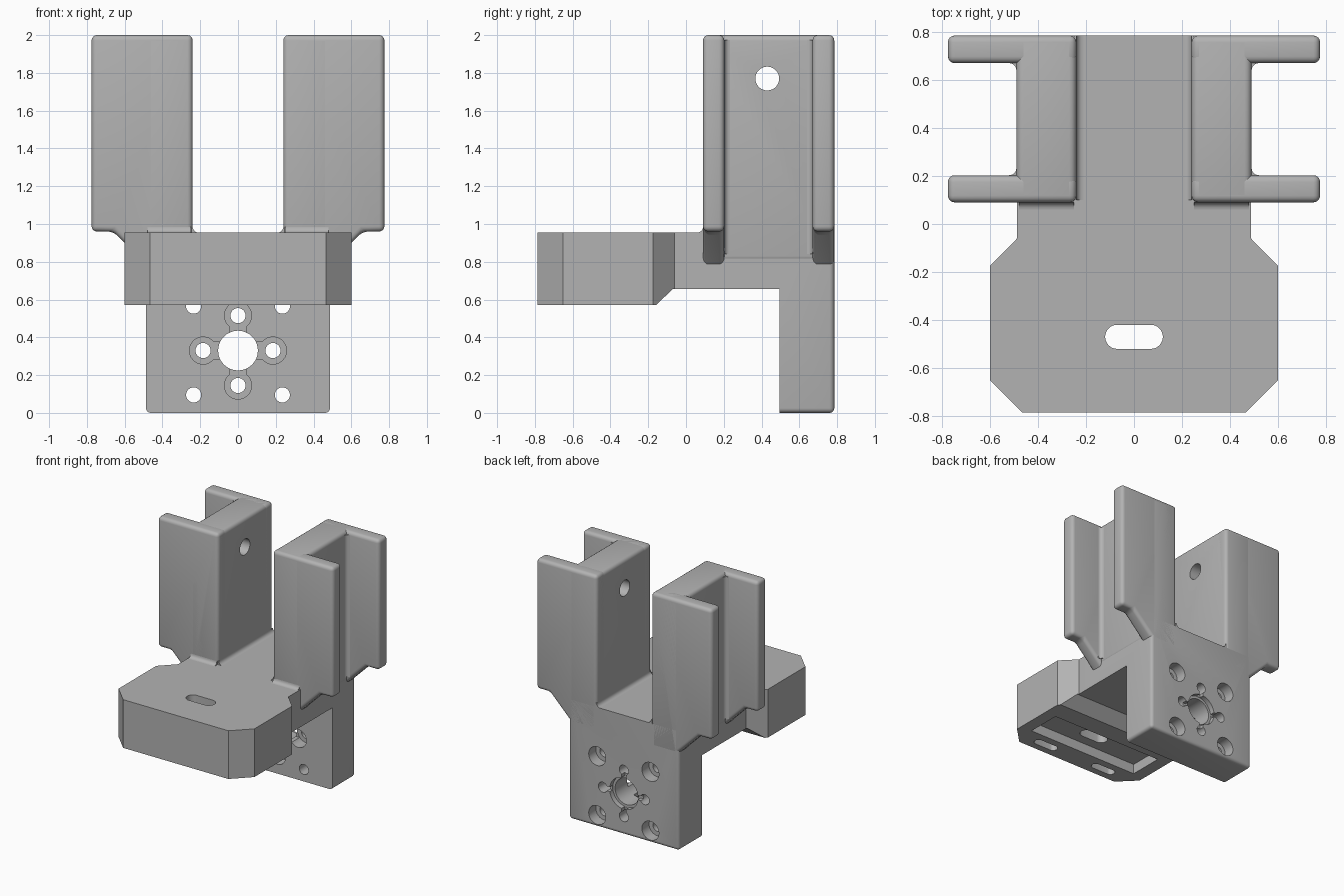
import bpy, bmesh, math
from mathutils import Vector

if "Cube" in bpy.data.objects:
    bpy.data.objects.remove(bpy.data.objects["Cube"], do_unlink=True)

GREY = (0.45, 0.45, 0.45, 1.0)
grey = bpy.data.materials.new("plain_grey")
grey.use_nodes = True
grey.diffuse_color = GREY
grey.node_tree.nodes["Principled BSDF"].inputs["Base Color"].default_value = GREY


def prism(name, pts, axis, lo, hi, bevel=0.0, rule=None):
    """Extrude a 2D outline along an axis, rounding the edges that pass the rule."""
    place = {"x": lambda u, v, w: (w, u, v),
             "y": lambda u, v, w: (u, w, v),
             "z": lambda u, v, w: (u, v, w)}[axis]
    bm = bmesh.new()
    face = bm.faces.new([bm.verts.new(place(u, v, lo)) for u, v in pts])
    ext = bmesh.ops.extrude_face_region(bm, geom=[face])
    step = Vector(place(0, 0, hi - lo))
    bmesh.ops.translate(bm, vec=step,
                        verts=[g for g in ext["geom"] if isinstance(g, bmesh.types.BMVert)])
    bmesh.ops.recalc_face_normals(bm, faces=bm.faces)
    if bevel:
        round_edges(bm, bevel, rule)
    mesh = bpy.data.meshes.new(name)
    bm.to_mesh(mesh)
    bm.free()
    mesh.materials.append(grey)
    obj = bpy.data.objects.new(name, mesh)
    bpy.context.scene.collection.objects.link(obj)
    return obj


def round_edges(bm, width, rule=None):
    edges = [e for e in bm.edges if len(e.link_faces) == 2
             and e.calc_face_angle() > 0.5
             and (rule is None or rule((e.verts[0].co + e.verts[1].co) / 2))]
    bmesh.ops.bevel(bm, geom=edges, offset=width, offset_type="OFFSET",
                    segments=4, profile=0.5, affect="EDGES", clamp_overlap=True)


def activate(obj):
    bpy.ops.object.select_all(action="DESELECT")
    obj.select_set(True)
    bpy.context.view_layer.objects.active = obj


def boolean(obj, cutter, operation="DIFFERENCE"):
    mod = obj.modifiers.new("cut", "BOOLEAN")
    mod.operation, mod.object, mod.solver = operation, cutter, "EXACT"
    activate(obj)
    bpy.ops.object.modifier_apply(modifier=mod.name)
    bpy.data.objects.remove(cutter, do_unlink=True)


def mirror(obj):
    mod = obj.modifiers.new("mirror", "MIRROR")
    mod.use_mirror_merge = False
    activate(obj)
    bpy.ops.object.modifier_apply(modifier=mod.name)


def rect(u0, u1, v0, v1):
    return [(u0, v0), (u1, v0), (u1, v1), (u0, v1)]


def slot(cu, cv, r, half=0.0, n=40):
    """Circle, or a slot with round ends when half is above zero."""
    out = []
    for i in range(n):
        a = 2 * math.pi * (i + 0.5) / n
        out.append((cu + math.copysign(half, math.cos(a)) + r * math.cos(a),
                    cv + r * math.sin(a)))
    return out


def cove(u, v, du, dv, r=0.03):
    """Concave fillet section sitting in the corner (u, v)."""
    arc = [(r - r * math.sin(t), r - r * math.cos(t))
           for t in (math.pi / 2 * i / 6 for i in range(7))]
    return [(u + du * a, v + dv * b) for a, b in [(-0.01, -0.01), (r, -0.01)] + arc + [(-0.01, r)]]


# Main body: side outline trimmed by the plan outline
side = [(-0.785, 0.57), (-0.16, 0.57), (-0.07, 0.655), (0.495, 0.655),
        (0.495, 0), (0.785, 0), (0.785, 0.955), (-0.785, 0.955)]
body = prism("bracket_body", side, "x", -0.8, 0.8)
half_plan = [(0.45, -0.8), (0.6, -0.65), (0.6, -0.175), (0.487, -0.06), (0.487, 0.9)]
plan = half_plan + [(-x, y) for x, y in reversed(half_plan)]
boolean(body, prism("plan_trim", plan, "z", -0.2, 1.2), "INTERSECT")

# Rounded rear and lower edges of the mounting plate
bm = bmesh.new()
bm.from_mesh(body.data)
round_edges(bm, 0.025, lambda c: c.y > 0.55 and c.z < 0.6 and (c.y > 0.75 or c.z < 0.01))
bm.to_mesh(body.data)
bm.free()

# Mounting plate holes
FRONT, BACK, HZ = 0.495, 0.785, 0.33


def plate_cut(pts, lo, hi):
    boolean(body, prism("cutter", pts, "y", lo, hi))


plate_cut(slot(0, HZ, 0.105, n=64), FRONT - 0.1, BACK + 0.1)
plate_cut(slot(0, HZ, 0.125, n=64), BACK - 0.04, BACK + 0.1)
ring = [(0.185, 0), (-0.185, 0), (0, 0.185), (0, -0.185)]
for dx, dz in ring:
    plate_cut(slot(dx, HZ + dz, 0.072), FRONT - 0.1, FRONT + 0.1)
    plate_cut(slot(dx, HZ + dz, 0.04), FRONT - 0.1, BACK + 0.1)
for w, face_lo, face_hi in ((0.045, FRONT - 0.1, FRONT + 0.098),
                            (0.018, BACK - 0.038, BACK + 0.1)):
    plate_cut(rect(-0.17, 0.17, HZ - w, HZ + w), face_lo, face_hi)
    plate_cut(rect(-w, w, HZ - 0.17, HZ + 0.17), face_lo, face_hi)
for sx in (-1, 1):
    for sz in (-1, 1):
        x, z = sx * 0.235, HZ + sz * 0.235
        plate_cut(slot(x, z, 0.04), FRONT - 0.1, BACK + 0.1)
        plate_cut(slot(x, z, 0.075), BACK - 0.09, BACK + 0.1)

# Front block: through slot, underside pocket and two blind slots
boolean(body, prism("cutter", rect(-0.5, 0.5, -0.6, -0.32), "z", 0.4, 0.65))
boolean(body, prism("cutter", slot(0, -0.47, 0.05, 0.07), "z", 0.4, 1.1))
for x in (-0.28, 0.28):
    boolean(body, prism("cutter", slot(x, -0.695, 0.035, 0.07), "z", 0.4, 0.67))

# Upright webs with a cross hole
web = prism("upright_webs", rect(0.24, 0.49, 0.09, 0.785), "z", 0.8, 2.0, 0.03)
boolean(web, prism("cutter", slot(0.43, 1.77, 0.063), "x", 0.1, 0.7))

# Flanges with sloped gussets
flange = [(0.24, 0.76), (0.24, 2.0), (0.775, 2.0), (0.775, 0.96),
          (0.66, 0.96), (0.49, 0.79), (0.46, 0.76)]
parts = [web,
         prism("front_flanges", flange, "y", 0.09, 0.203, 0.028),
         prism("rear_flanges", flange, "y", 0.67, 0.785, 0.028),
         # Fillets in the inner corners
         prism("inner_base_fillets", cove(0.24, 0.955, -1, 1), "y", 0.1, 0.785),
         prism("front_base_fillets", cove(0.09, 0.955, -1, 1), "x", 0.25, 0.48),
         prism("front_channel_fillets", cove(0.49, 0.203, 1, 1), "z", 0.84, 1.975),
         prism("rear_channel_fillets", cove(0.49, 0.67, 1, -1), "z", 0.84, 1.975)]
for part in parts:
    mirror(part)

for obj in [body] + parts:
    activate(obj)
    bpy.ops.object.shade_smooth_by_angle(angle=math.radians(30))
